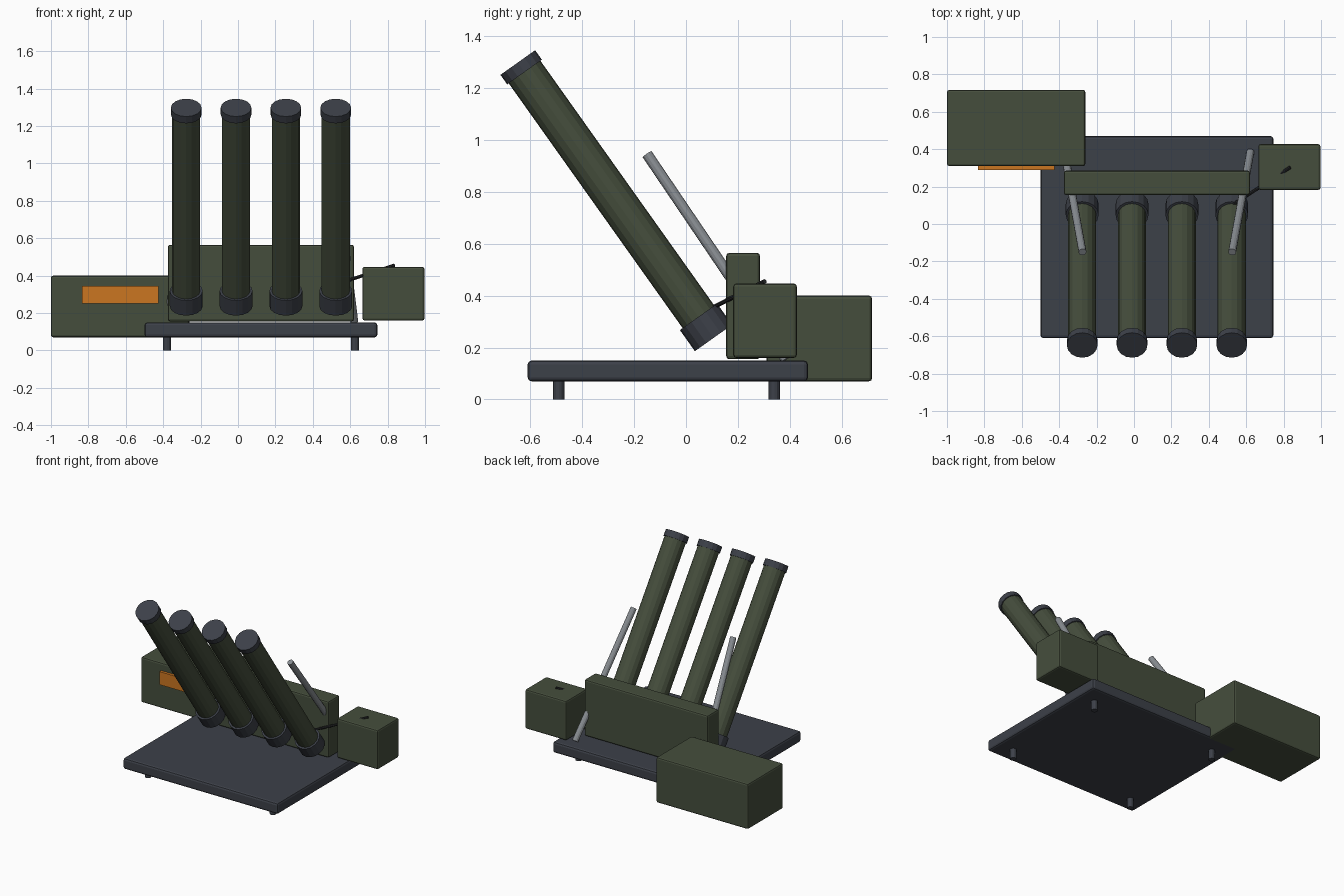
import bpy
from mathutils import Vector

cube = bpy.data.objects.get("Cube")
if cube:
    bpy.data.objects.remove(cube, do_unlink=True)


def material(name, r, g, b):
    m = bpy.data.materials.new(name)
    m.use_nodes = True
    m.diffuse_color = (r, g, b, 1)
    bsdf = next(n for n in m.node_tree.nodes if n.type == 'BSDF_PRINCIPLED')
    bsdf.inputs["Base Color"].default_value = (r, g, b, 1)
    return m


GREEN = material("olive green", 0.06, 0.076, 0.046)
DARK = material("dark grey", 0.046, 0.052, 0.066)
STEEL = material("steel grey", 0.25, 0.27, 0.29)
ORANGE = material("orange", 0.6, 0.18, 0.015)
BLACK = material("cable black", 0.02, 0.021, 0.023)


def box(name, low, high, mat, bevel=0.012):
    """Bevelled box between two opposite corners."""
    low, high = Vector(low), Vector(high)
    bpy.ops.mesh.primitive_cube_add(size=1, location=(low + high) / 2)
    ob = bpy.context.object
    ob.name = name
    ob.scale = high - low
    bpy.ops.object.transform_apply(location=False, rotation=False, scale=True)
    ob.data.materials.append(mat)
    if bevel:
        mod = ob.modifiers.new("Bevel", 'BEVEL')
        mod.width = bevel
        mod.segments = 2
    return ob


def rod(name, start, end, radius, mat, sides=16):
    """Cylinder running from one point to another."""
    start, end = Vector(start), Vector(end)
    axis = end - start
    bpy.ops.mesh.primitive_cylinder_add(vertices=sides, radius=radius, depth=axis.length,
                                        location=(start + end) / 2)
    ob = bpy.context.object
    ob.name = name
    ob.rotation_euler = axis.to_track_quat('Z', 'Y').to_euler()
    ob.data.materials.append(mat)
    return ob


# Base plate and its four feet
box("base_plate", (-0.5, -0.61, 0.07), (0.745, 0.47, 0.15), DARK, 0.015)
for x in (-0.38, 0.625):
    for y in (-0.49, 0.34):
        rod("foot", (x, y, 0), (x, y, 0.08), 0.022, DARK, 12)

# Rear support, equipment cabinet with marker plate, control box
box("rear_support", (-0.375, 0.155, 0.155), (0.62, 0.285, 0.565), GREEN)
box("equipment_cabinet", (-1, 0.31, 0.07), (-0.26, 0.717, 0.4), GREEN)
box("marker_plate", (-0.835, 0.29, 0.25), (-0.425, 0.315, 0.345), ORANGE, 0)
box("control_box", (0.665, 0.182, 0.16), (0.997, 0.427, 0.447), GREEN)

# Four tilted tubes with breech collars and muzzle caps
bottom = Vector((0, 0.106, 0.237))
top = Vector((0, -0.648, 1.298))
lean = (top - bottom).normalized()
for i in range(4):
    shift = Vector((-0.277 + 0.2665 * i, 0, 0))
    b, t = bottom + shift, top + shift
    rod("tube", b + lean * 0.02, t - lean * 0.02, 0.075, GREEN)
    rod("breech_collar", b, b + lean * 0.1, 0.088, DARK)
    rod("muzzle_cap", t - lean * 0.045, t, 0.082, DARK)

# Mirrored steel struts
for side in (-1, 1):
    rod("strut", (0.125 + side * 0.497, 0.385, 0.155),
        (0.125 + side * 0.4, -0.15, 0.945), 0.021, STEEL, 12)

# Cable from the end tube through the control box
rod("cable", (0.523, 0.1, 0.353), (0.835, 0.303, 0.455), 0.009, BLACK, 8)
